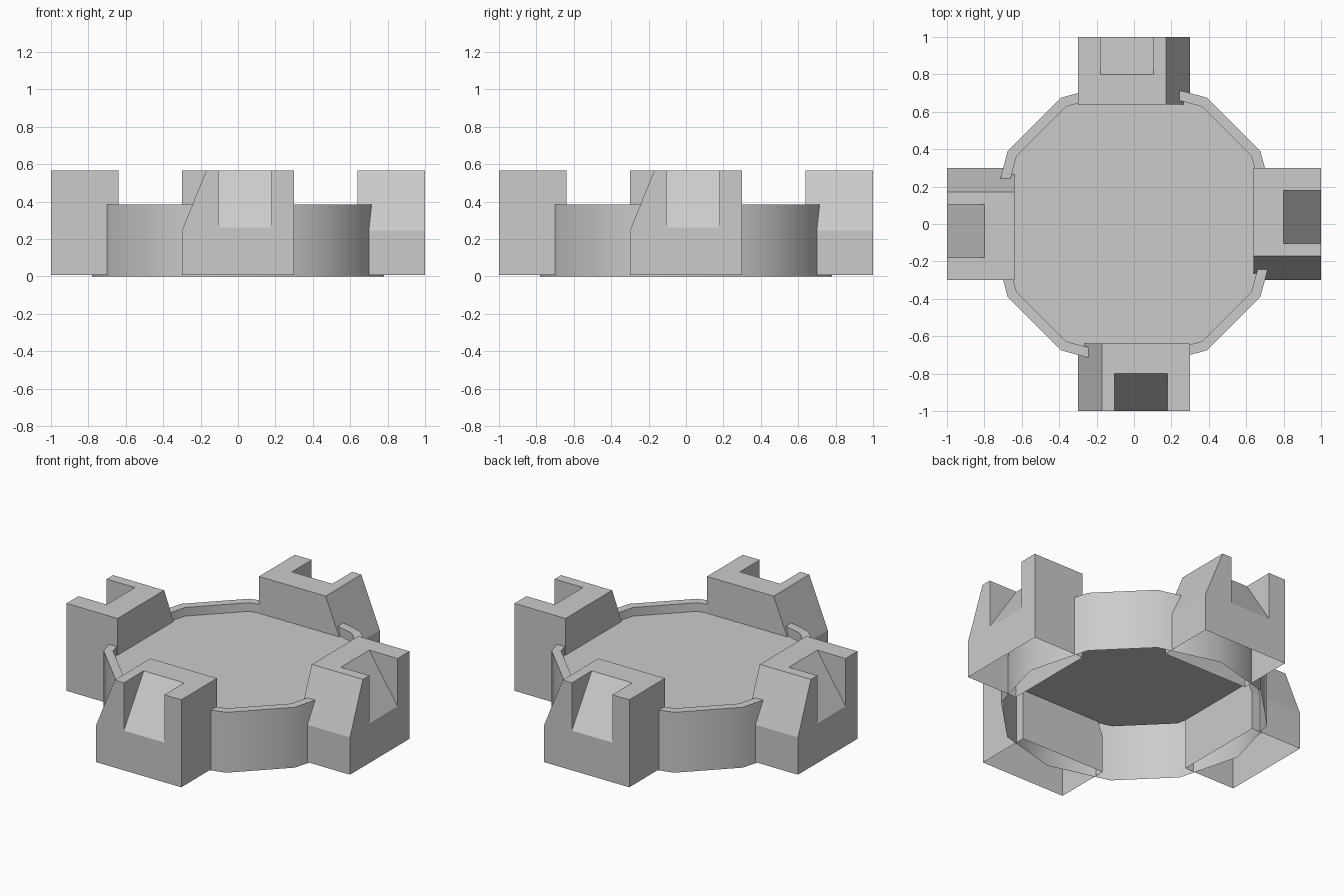
import bpy, bmesh
from math import cos, sin, pi, radians
from mathutils import Matrix, Vector

if "Cube" in bpy.data.objects:
    bpy.data.objects.remove(bpy.data.objects["Cube"])


def make_object(name, bm):
    bmesh.ops.recalc_face_normals(bm, faces=bm.faces)
    mesh = bpy.data.meshes.new(name)
    bm.to_mesh(mesh)
    bm.free()
    obj = bpy.data.objects.new(name, mesh)
    bpy.context.collection.objects.link(obj)
    return obj


# Twelve-sided drum: outer wall, raised rim and recessed deck, open underneath
SIDES = 12
PROFILE = [(0.78, 0.0), (0.78, 0.385), (0.725, 0.385), (0.725, 0.33)]
bm = bmesh.new()
rings = [[bm.verts.new((r * cos(2 * pi * i / SIDES), r * sin(2 * pi * i / SIDES), z))
          for i in range(SIDES)] for r, z in PROFILE]
for low, high in zip(rings, rings[1:]):
    for i in range(SIDES):
        j = (i + 1) % SIDES
        bm.faces.new((low[i], low[j], high[j], high[i]))
bm.faces.new(rings[-1])
drum = make_object("drum_base", bm)
if sum((p.normal.z for p in drum.data.polygons if len(p.vertices) == SIDES)) < 0:
    drum.data.flip_normals()
bpy.context.view_layer.objects.active = drum
drum.select_set(True)
bpy.ops.object.shade_smooth_by_angle(angle=radians(35))
drum.select_set(False)

# Corner block: one sloped side, wedge-shaped notch in the outer face, open underneath
BOTTOM, TOP = 0.007, 0.565
OUTER, INNER, NOTCH_BACK = -1.0, -0.64, -0.8
OUTLINE = [(-0.3, BOTTOM), (-0.3, 0.245), (-0.17, TOP), (-0.105, TOP), (-0.105, 0.26),
           (0.18, 0.26), (0.18, TOP), (0.3, TOP), (0.3, BOTTOM)]


def make_block(name, angle):
    bm = bmesh.new()
    o = [bm.verts.new((x, OUTER, z)) for x, z in OUTLINE]
    b = {k: bm.verts.new((OUTLINE[k][0], INNER, OUTLINE[k][1])) for k in (0, 1, 2, 7, 8)}
    n1 = bm.verts.new((-0.105, NOTCH_BACK, TOP))
    n2 = bm.verts.new((0.18, NOTCH_BACK, TOP))
    for face in (o,                                        # outer face
                 [b[k] for k in (8, 7, 2, 1, 0)],          # inner face
                 (o[0], b[0], b[1], o[1]),                 # upright side
                 (o[1], b[1], b[2], o[2]),                 # sloped side
                 (o[7], b[7], b[8], o[8]),                 # straight side
                 (o[2], b[2], b[7], o[7], o[6], n2, n1, o[3]),  # top
                 (o[3], n1, o[4]), (o[6], o[5], n2),       # notch cheeks
                 (o[4], n1, n2, o[5])):                    # notch ramp
        bm.faces.new(face)
    bm.transform(Matrix.Rotation(angle, 4, 'Z'))
    return make_object(name, bm)


for i, side in enumerate(("front", "right", "back", "left")):
    make_block(side + "_block", i * pi / 2)
